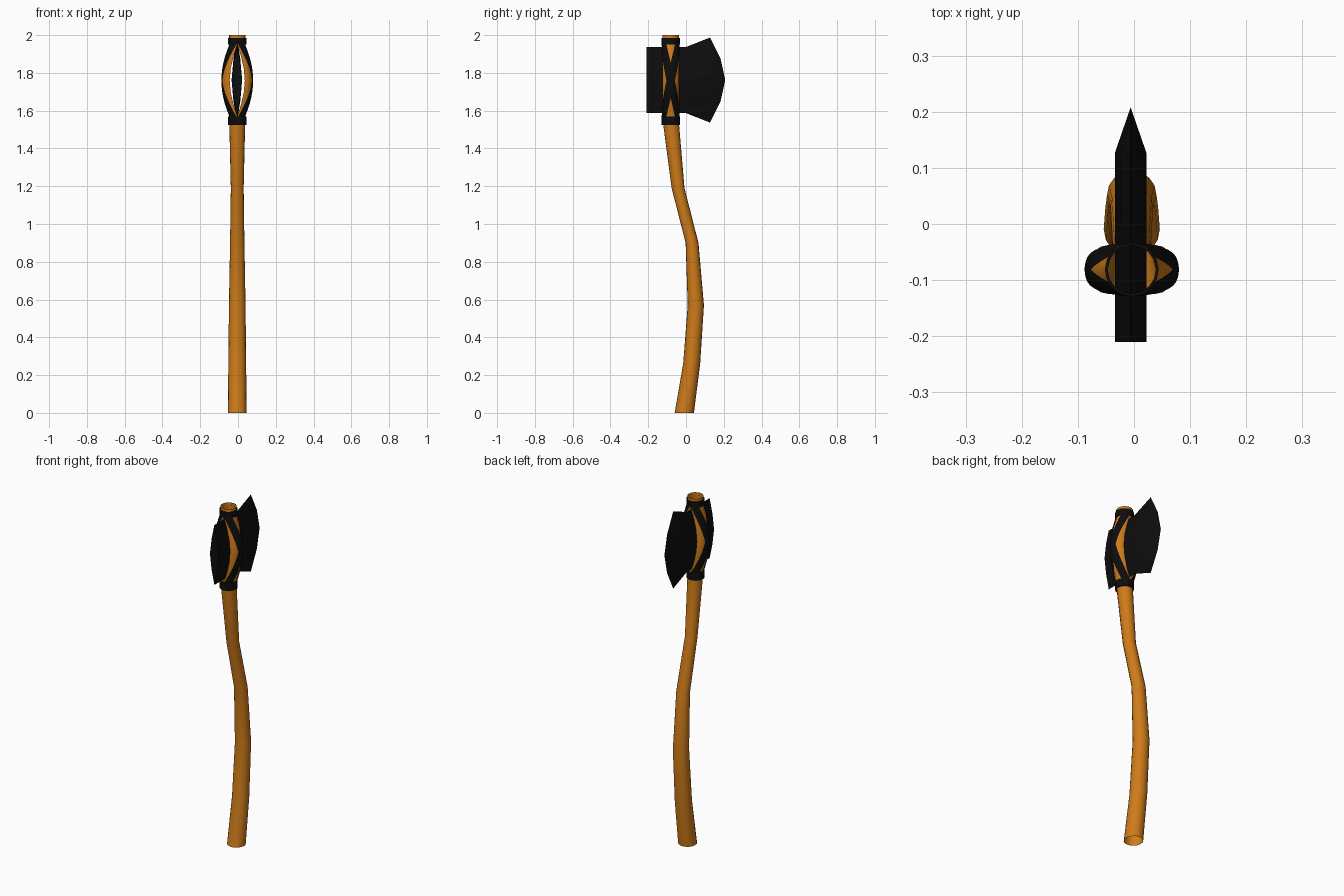
import bpy, bmesh, math

if "Cube" in bpy.data.objects:
    bpy.data.objects.remove(bpy.data.objects["Cube"])

CX, CY, ZM, HALF = -0.004, -0.081, 1.76, 0.19


def material(name, rgb):
    m = bpy.data.materials.new(name)
    m.diffuse_color = (*rgb, 1)
    m.use_nodes = True
    m.node_tree.nodes["Principled BSDF"].inputs["Base Color"].default_value = m.diffuse_color
    return m


WOOD = material("wood", (0.62, 0.2, 0.01))
BLACK = material("black_metal", (0.004, 0.004, 0.004))


def add_grid(bm, rows, flip=False):
    """Skin a list of equal-length point rows."""
    vs = [[bm.verts.new(p) for p in r] for r in rows]
    for a, b in zip(vs, vs[1:]):
        for i in range(len(a) - 1):
            f = [a[i], a[i + 1], b[i + 1], b[i]]
            bm.faces.new(f[::-1] if flip else f)
    return vs


def finish(bm, name, mat, angle=40):
    bmesh.ops.remove_doubles(bm, verts=bm.verts, dist=0.0004)
    bmesh.ops.dissolve_degenerate(bm, edges=bm.edges, dist=0.0001)
    bmesh.ops.recalc_face_normals(bm, faces=bm.faces)
    me = bpy.data.meshes.new(name)
    bm.to_mesh(me)
    bm.free()
    ob = bpy.data.objects.new(name, me)
    bpy.context.collection.objects.link(ob)
    me.materials.append(mat)
    bpy.ops.object.select_all(action='DESELECT')
    ob.select_set(True)
    bpy.context.view_layer.objects.active = ob
    bpy.ops.object.shade_smooth_by_angle(angle=math.radians(angle))
    return ob


def ring(z, cy, rx, ry, n=16):
    return [(CX + rx * math.cos(2 * math.pi * i / n),
             cy + ry * math.sin(2 * math.pi * i / n), z) for i in range(n + 1)]


def split_point(side, u, t, off=0.0):
    """Point on one bulging half of the split handle: u front to back, t down to up."""
    c = math.cos(t * math.pi / 2)
    slit, out = 0.04 * c, 0.043 + 0.037 * c + off
    a = u * math.pi / 2
    return (CX + side * (slit + (out - slit) * math.cos(a)),
            CY + (0.044 + off) * math.sin(a), ZM + HALF * t)


# Handle: open curved shaft, split bulge around the head, short top
bm = bmesh.new()
shaft = [(0, -0.009, 0.05, 0.051), (0.26, 0.03, 0.047, 0.045), (0.57, 0.052, 0.044, 0.043),
         (0.9, 0.032, 0.038, 0.034), (1.19, -0.042, 0.034, 0.034),
         (1.53, -0.079, 0.042, 0.042), (ZM - HALF, CY, 0.043, 0.044)]
add_grid(bm, [ring(*s) for s in shaft])
add_grid(bm, [ring(z, CY, 0.043, 0.044) for z in (ZM + HALF, 2.0)])
for side in (-1, 1):
    add_grid(bm, [[split_point(side, j / 4, i / 3) for j in range(-4, 5)]
                  for i in range(-3, 4)], side < 0)
finish(bm, "handle", WOOD)

# Collars above and below the head
for name, z0, z1 in (("lower_collar", 1.525, 1.57), ("upper_collar", 1.95, 1.985)):
    bm = bmesh.new()
    add_grid(bm, [ring(z0, CY, 0.043, 0.043), ring(z0, CY, 0.048, 0.048),
                  ring(z1, CY, 0.048, 0.048), ring(z1, CY, 0.043, 0.043)])
    finish(bm, name, BLACK)

# Crossed straps hugging both halves of the split
for side, name in ((-1, "left_straps"), (1, "right_straps")):
    bm = bmesh.new()
    for s in (-1, 1):
        rows = []
        for i in range(-6, 7):
            t = i / 6
            mid = s * 0.62 * abs(t)
            # at the crossing the two bands meet without overlapping
            lo = max(mid * s - 0.31, 0) * s
            hi = mid + s * 0.31
            rows.append([split_point(side, lo + (hi - lo) * k / 4, t, 0.004)
                         for k in range(5)])
        add_grid(bm, rows, side * s < 0)
    finish(bm, name, BLACK)

# Axe head: diamond-section body, flared and tapering to the cutting edge
bm = bmesh.new()
levels = [(-1, 0), (-0.5, 0.018), (0, 0.028), (0.5, 0.018), (1, 0)]
edge_y = (0.127, 0.183, 0.208, 0.183, 0.127)
for side in (-1, 1):
    rows = [[(CX - 0.002 + side * w, y, 1.762 + h * t) for t, w in levels]
            for y, h in ((-0.21, 0.175), (0.0, 0.175), (0.127, 0.225))]
    rows.append([(CX - 0.002, y, 1.762 + 0.225 * t) for y, (t, w) in zip(edge_y, levels)])
    vs = add_grid(bm, rows, side < 0)
    poll = vs[0] if side < 0 else poll + vs[0][-2:0:-1]
bm.faces.new(poll)
finish(bm, "axe_head", BLACK, 20)
